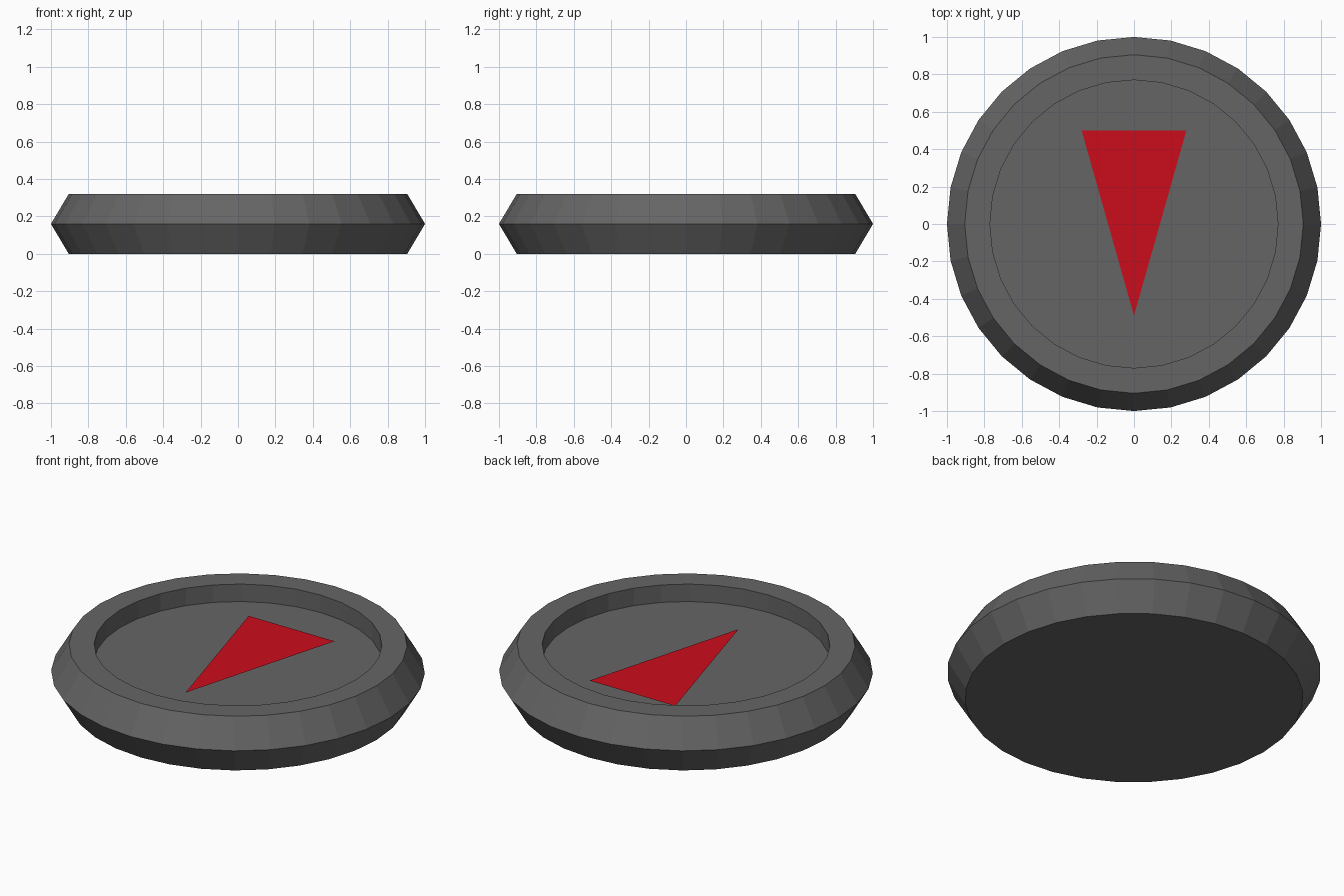
import bpy
from math import cos, sin, tau

if "Cube" in bpy.data.objects:
    bpy.data.objects.remove(bpy.data.objects["Cube"])

SIDES = 32


def make_object(name, verts, faces, color):
    mesh = bpy.data.meshes.new(name)
    mesh.from_pydata(verts, [], faces)
    obj = bpy.data.objects.new(name, mesh)
    bpy.context.collection.objects.link(obj)
    mat = bpy.data.materials.new(name + "_color")
    mat.diffuse_color = (*color, 1)
    mat.use_nodes = True
    mat.node_tree.nodes["Principled BSDF"].inputs["Base Color"].default_value = mat.diffuse_color
    mesh.materials.append(mat)
    return obj


def lathe(name, profile, color):
    """Spin (radius, z) points around z, capping both ends."""
    verts = [(r * cos(tau * i / SIDES), r * sin(tau * i / SIDES), z)
             for r, z in profile for i in range(SIDES)]
    faces = []
    for k in range(len(profile) - 1):
        a, b = k * SIDES, (k + 1) * SIDES
        for i in range(SIDES):
            j = (i + 1) % SIDES
            faces.append((a + i, a + j, b + j, b + i))
    faces.append(tuple(reversed(range(SIDES))))
    faces.append(tuple(range(len(verts) - SIDES, len(verts))))
    return make_object(name, verts, faces, color)


# Dish: bevelled rim with a shallow straight-walled recess
lathe("disc_body",
      [(0.905, 0), (1.0, 0.16), (0.905, 0.32), (0.77, 0.32), (0.77, 0.217)],
      (0.13, 0.13, 0.13))

# Flat red pointer lying just above the recess floor
make_object("pointer",
            [(-0.28, 0.5, 0.225), (0, -0.49, 0.225), (0.28, 0.5, 0.225)],
            [(0, 1, 2)], (0.6, 0.004, 0.012))
